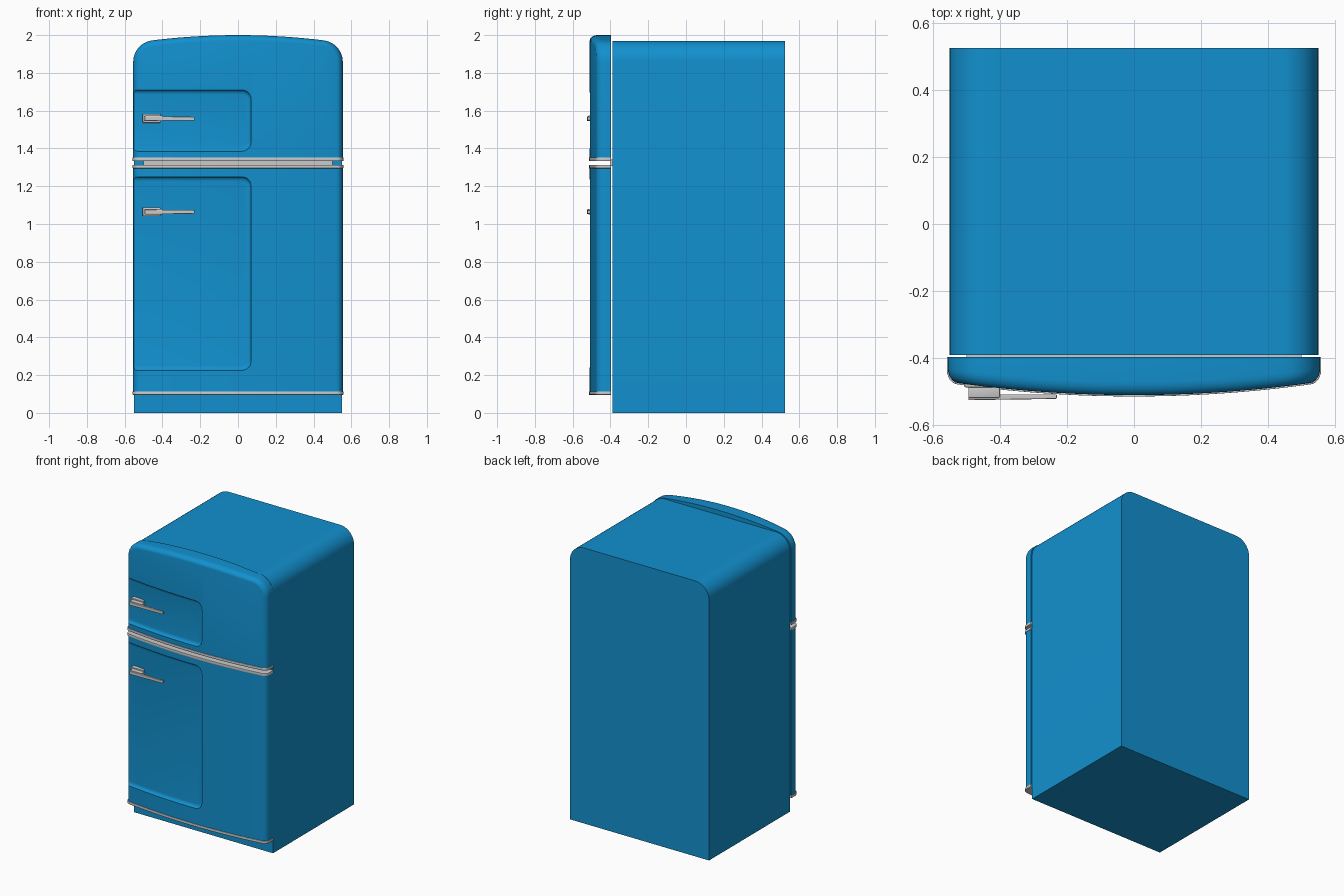
import bpy, bmesh
from math import sin, cos, pi, radians

if "Cube" in bpy.data.objects:
    bpy.data.objects.remove(bpy.data.objects["Cube"])

blue = bpy.data.materials.new("blue_enamel")
blue.diffuse_color = (0.006, 0.28, 0.62, 1)
blue.use_nodes = True
blue.node_tree.nodes["Principled BSDF"].inputs["Base Color"].default_value = blue.diffuse_color

BACK = -0.396                      # rear plane of the doors


def front(x):
    """Bowed front surface shared by doors, trims and recesses."""
    return -0.51 + 0.13 * x * x


def finish(ob, mat=None):
    if mat:
        ob.data.materials.append(mat)
    bpy.ops.object.select_all(action='DESELECT')
    bpy.context.view_layer.objects.active = ob
    ob.select_set(True)
    bpy.ops.object.shade_smooth_by_angle(angle=radians(35))


def loft(name, cols, layers):
    """cols: (x, z_low, z_high, nx, n_low, n_high); layers: (inset, y function)."""
    bm = bmesh.new()
    rings = []
    for d, yf in layers:
        top = [bm.verts.new((c[0] - d * c[3], yf(c[0] - d * c[3]), c[2] - d * c[5])) for c in cols]
        low = [bm.verts.new((c[0] - d * c[3], yf(c[0] - d * c[3]), c[1] - d * c[4])) for c in cols]
        rings.append((top, low))
    for (t0, l0), (t1, l1) in zip(rings, rings[1:]):
        a, b = t0 + l0[::-1], t1 + l1[::-1]
        for i in range(len(a)):
            j = (i + 1) % len(a)
            bm.faces.new((a[i], a[j], b[j], b[i]))
    for t, l in (rings[0], rings[-1]):
        for i in range(len(t) - 1):
            bm.faces.new((t[i], t[i + 1], l[i + 1], l[i]))
    bmesh.ops.recalc_face_normals(bm, faces=bm.faces)
    me = bpy.data.meshes.new(name)
    bm.to_mesh(me)
    bm.free()
    ob = bpy.data.objects.new(name, me)
    bpy.context.collection.objects.link(ob)
    return ob


def apply_mod(ob, mod):
    bpy.context.view_layer.objects.active = ob
    bpy.ops.object.modifier_apply(modifier=mod.name)


def arched_cols(hw, z0, r, cz, a0, crown):
    """Columns with a crowned top and rounded upper corners."""
    cx = hw - r
    ex, slope = cx + r * sin(a0), sin(a0)
    n = 20
    right = []
    for i in range(n // 2):
        x = ex * i / (n // 2)
        right.append((x, z0, crown(x), slope * x / ex, 0, 1))
    for i in range(11):
        a = a0 + (pi / 2 - a0) * i / 10
        right.append((cx + r * sin(a), z0, cz + r * cos(a), sin(a), 0, cos(a)))
    left = [(-x, b, t, -nx, nb, nt) for x, b, t, nx, nb, nt in right[:0:-1]]
    return left + right


def straight_cols(hw, z0, z1):
    xs = [-0.51 + 1.02 * i / 24 for i in range(25)]
    return ([(-hw, z0, z1, -1, 0, 0)] + [(x, z0, z1, 0, 0, 0) for x in xs]
            + [(hw, z0, z1, 1, 0, 0)])


def door_layers(off=0.0):
    layers = [(0, lambda x: BACK)]
    for i in range(7):
        t = pi / 2 * i / 6
        layers.append((0.03 * (1 - cos(t)),
                       lambda x, t=t: front(x) + 0.04 * (1 - sin(t)) - off))
    return layers


def cut_recess(door, z0, z1):
    """Sunken panel, open to the left side, with soft walls."""
    r, depth, w = 0.05, 0.02, 0.025
    cols = [(-0.7 + 0.72 * i / 16, z0, z1, 0, -1, 1) for i in range(16)]
    for i in range(9):
        a = pi / 2 * i / 8
        cols.append((0.02 + r * sin(a), z0 + r - r * cos(a), z1 - r + r * cos(a),
                     sin(a), -cos(a), cos(a)))
    layers = [(0, lambda x: front(x) - 0.06)]
    for i in range(6):
        t = pi / 2 * i / 5
        layers.append((w * (1 - cos(t)), lambda x, t=t: front(x) + depth * sin(t)))
    cutter = loft("recess_cutter", cols, layers)
    cutter.hide_render = True
    m = door.modifiers.new("recess", 'BOOLEAN')
    m.operation, m.solver, m.object = 'DIFFERENCE', 'EXACT', cutter
    apply_mod(door, m)
    bpy.data.objects.remove(cutter)


def box(name, x, y, z, bevel=0.003):
    bpy.ops.mesh.primitive_cube_add(size=1, location=(sum(x) / 2, sum(y) / 2, sum(z) / 2))
    ob = bpy.context.object
    ob.name = name
    ob.scale = (x[1] - x[0], y[1] - y[0], z[1] - z[0])
    bpy.ops.object.transform_apply(location=False, rotation=False, scale=True)
    if bevel:
        m = ob.modifiers.new("bevel", 'BEVEL')
        m.width, m.segments = bevel, 2
        apply_mod(ob, m)
    finish(ob)
    return ob


# Cabinet
cabinet = loft("cabinet", arched_cols(0.55, 0, 0.11, 1.86, 0, lambda x: 1.97),
               [(0, lambda x: -0.39), (0, lambda x: 0.525)])
finish(cabinet, blue)

# Freezer door with crowned top
upper = loft("freezer_door",
             arched_cols(0.555, 1.34, 0.115, 1.858, radians(7),
                         lambda x: 2.0 - 0.028 * (x / 0.454) ** 2),
             door_layers())
cut_recess(upper, 1.385, 1.71)
finish(upper, blue)

# Main door
lower = loft("main_door", straight_cols(0.555, 0.104, 1.306), door_layers())
cut_recess(lower, 0.225, 1.25)
finish(lower, blue)

# Metal trim bands along the door edges
for name, z in (("upper_trim", 1.343), ("middle_trim", 1.304), ("bottom_trim", 0.105)):
    trim = loft(name, straight_cols(0.558, z - 0.009, z + 0.009), door_layers(0.004))
    m = trim.modifiers.new("bevel", 'BEVEL')
    m.width, m.segments, m.limit_method, m.angle_limit = 0.004, 2, 'ANGLE', radians(50)
    apply_mod(trim, m)
    finish(trim)

# Seal strip between the doors
box("door_seal", (-0.5, 0.5), (-0.399, -0.388), (1.306, 1.342), 0)

# Handles: mounting plate, latch block and tapered lever
for name, z in (("freezer_handle", 1.56), ("main_handle", 1.066)):
    box(name + "_plate", (-0.505, -0.41), (-0.487, -0.445), (z - 0.024, z + 0.022))
    box(name + "_block", (-0.494, -0.40), (-0.518, -0.48), (z - 0.016, z + 0.014))
    lever = box(name + "_lever", (-0.494, -0.23), (-0.525, -0.508), (z - 0.014, z + 0.010), 0)
    for v in lever.data.vertices:
        if v.co.x > 0:
            v.co.z *= 0.8
            v.co.y = v.co.y * 0.8 + 0.002
    m = lever.modifiers.new("bevel", 'BEVEL')
    m.width, m.segments = 0.003, 2
    apply_mod(lever, m)
    finish(lever)
